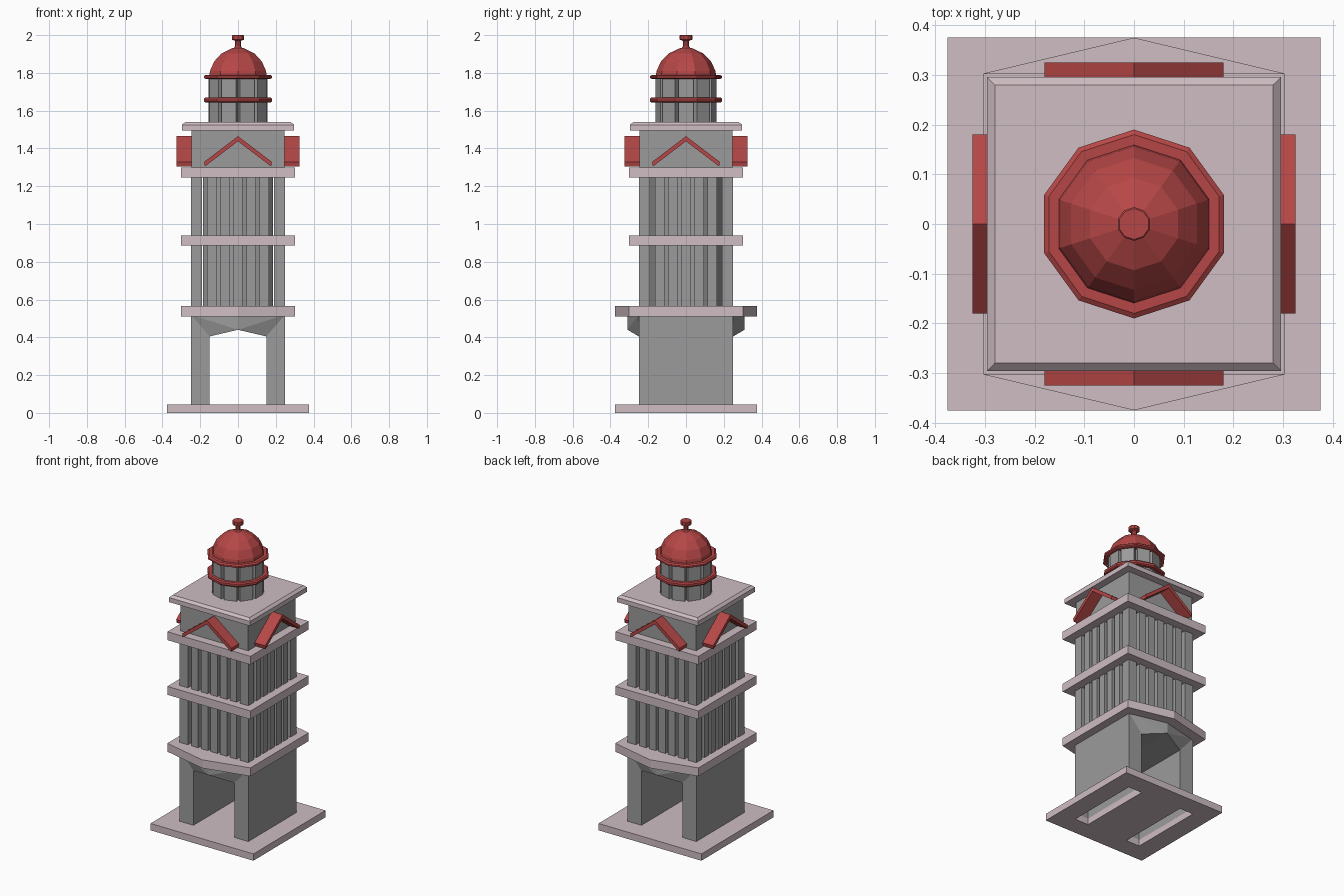
import bpy, bmesh, math
from mathutils import Matrix

if "Cube" in bpy.data.objects:
    bpy.data.objects.remove(bpy.data.objects["Cube"])


def mat(name, c):
    m = bpy.data.materials.new(name)
    m.diffuse_color = (*c, 1)
    m.use_nodes = True
    m.node_tree.nodes["Principled BSDF"].inputs["Base Color"].default_value = m.diffuse_color
    return m


GREY = mat("stone_grey", (0.33, 0.33, 0.33))
PINK = mat("pale_pink", (0.62, 0.51, 0.54))
RED = mat("roof_red", (0.47, 0.062, 0.062))


def finish(name, bm, m):
    bmesh.ops.remove_doubles(bm, verts=bm.verts, dist=1e-5)
    bmesh.ops.recalc_face_normals(bm, faces=bm.faces)
    me = bpy.data.meshes.new(name)
    bm.to_mesh(me)
    bm.free()
    me.materials.append(m)
    ob = bpy.data.objects.new(name, me)
    bpy.context.collection.objects.link(ob)
    return ob


def add_box(bm, x0, x1, y0, y1, z0, z1, rot=0.0):
    mx = (Matrix.Rotation(rot, 4, 'Z')
          @ Matrix.Translation(((x0 + x1) / 2, (y0 + y1) / 2, (z0 + z1) / 2))
          @ Matrix.Diagonal((x1 - x0, y1 - y0, z1 - z0, 1)))
    bmesh.ops.create_cube(bm, size=1, matrix=mx)


def stack(name, outlines, m):
    """Solid skinned through a list of equal-sized point loops."""
    bm = bmesh.new()
    loops = [[bm.verts.new(p) for p in o] for o in outlines]
    for a, b in zip(loops, loops[1:]):
        for i in range(len(a)):
            j = (i + 1) % len(a)
            bm.faces.new((a[i], a[j], b[j], b[i]))
    bm.faces.new(loops[0])
    bm.faces.new(loops[-1])
    return finish(name, bm, m)


def square(h, z):
    return [(-h, -h, z), (h, -h, z), (h, h, z), (-h, h, z)]


def decagon(r, z):
    return [(r * math.cos(math.radians(18 + 36 * i)),
             r * math.sin(math.radians(18 + 36 * i)), z) for i in range(10)]


def turned(name, profile, m):
    return stack(name, [decagon(r, z) for r, z in profile], m)


# base plate with slots beneath the hollow walls
base = stack("base_plate", [square(0.375, 0), square(0.375, 0.045)], PINK)
bm = bmesh.new()
for s in (-1, 1):
    add_box(bm, s * 0.2 - 0.05, s * 0.2 + 0.05, -0.25, 0.25, -0.1, 0.2)
cutter = finish("slot_cutter", bm, PINK)
cutter.hide_render = True
mod = base.modifiers.new("slots", 'BOOLEAN')
mod.object = cutter
mod.solver = 'EXACT'
bpy.context.view_layer.objects.active = base
bpy.ops.object.modifier_apply(modifier=mod.name)
bpy.data.objects.remove(cutter)

# gateway: hollow walls with a pointed, outward-leaning lintel
bm = bmesh.new()
for s in (-1, 1):
    side = {}
    for f in (-1, 1):
        pts = dict(a=(s * .25, f * .25, .04), b=(s * .15, f * .25, .04),
                   c=(s * .15, f * .25, .405), d=(s * .25, f * .25, .52),
                   p=(0, f * .31, .44), q=(0, f * .31, .52))
        v = {k: bm.verts.new(p) for k, p in pts.items()}
        side[f] = v
        for keys in ("abcd", "cpd", "pqd"):
            bm.faces.new([v[k] for k in keys])
    for k, l in ("ad", "bc", "cp"):
        bm.faces.new((side[-1][k], side[-1][l], side[1][l], side[1][k]))
finish("gateway", bm, GREY)


# ledges
def hexa(z):
    h = 0.303
    return [(-h, -h, z), (0, -.375, z), (h, -h, z), (h, h, z), (0, .375, z), (-h, h, z)]


stack("gateway_ledge", [hexa(.51), hexa(.565)], PINK)
stack("middle_ledge", [square(.303, .885), square(.303, .94)], PINK)
stack("upper_ledge", [square(.303, 1.245), square(.303, 1.3)], PINK)
stack("roof_slab", [square(.296, 1.495), square(.296, 1.525), square(.28, 1.54)], PINK)

# two storeys of columns around an inner core
for name, z0, z1 in (("lower", .565, .885), ("higher", .94, 1.245)):
    bm = bmesh.new()
    for k in range(4):
        rot = k * math.pi / 2
        for i in range(-2, 3):
            add_box(bm, i * .07 - .025, i * .07 + .025, -.25, -.2, z0, z1, rot)
        add_box(bm, .19, .25, -.25, -.19, z0, z1, rot)
    finish(name + "_columns", bm, GREY)
    turned(name + "_core", [(.195, z0), (.195, z1)], GREY)

# attic storey with a red gable on each side
stack("attic_block", [square(.247, 1.3), square(.247, 1.495)], GREY)
for k, side in enumerate(("front", "right", "back", "left")):
    prof = [(0, 1.465), (.18, 1.328), (.175, 1.305), (0, 1.438), (-.175, 1.305), (-.18, 1.328)]
    ob = stack(side + "_gable", [[(x, y, z) for x, z in prof] for y in (-.325, -.245)], RED)
    ob.data.transform(Matrix.Rotation(k * math.pi / 2, 4, 'Z'))

# lantern panels
bm = bmesh.new()
for i in range(10):
    add_box(bm, .122, .156, -.04, .04, 1.54, 1.775, math.radians(36 * i))
finish("lantern_panels", bm, GREY)

# railing ring
bm = bmesh.new()
prof = [(.155, 1.643), (.183, 1.643), (.19, 1.65), (.19, 1.663), (.183, 1.67), (.155, 1.67)]
loops = [[bm.verts.new(p) for p in decagon(r, z)] for r, z in prof]
for n in range(len(loops)):
    a, b = loops[n], loops[(n + 1) % len(loops)]
    for i in range(10):
        bm.faces.new((a[i], a[(i + 1) % 10], b[(i + 1) % 10], b[i]))
finish("lantern_railing", bm, RED)

# dome, brim and finial
turned("dome_brim", [(.18, 1.768), (.19, 1.773), (.19, 1.783), (.18, 1.79)], RED)
turned("dome", [(.16, 1.785), (.156, 1.81), (.133, 1.86), (.093, 1.902), (.035, 1.93), (.02, 1.933)], RED)
turned("finial", [(.028, 1.925), (.017, 1.94), (.017, 1.97), (.034, 1.976), (.034, 1.997), (.031, 2.0)], RED)
